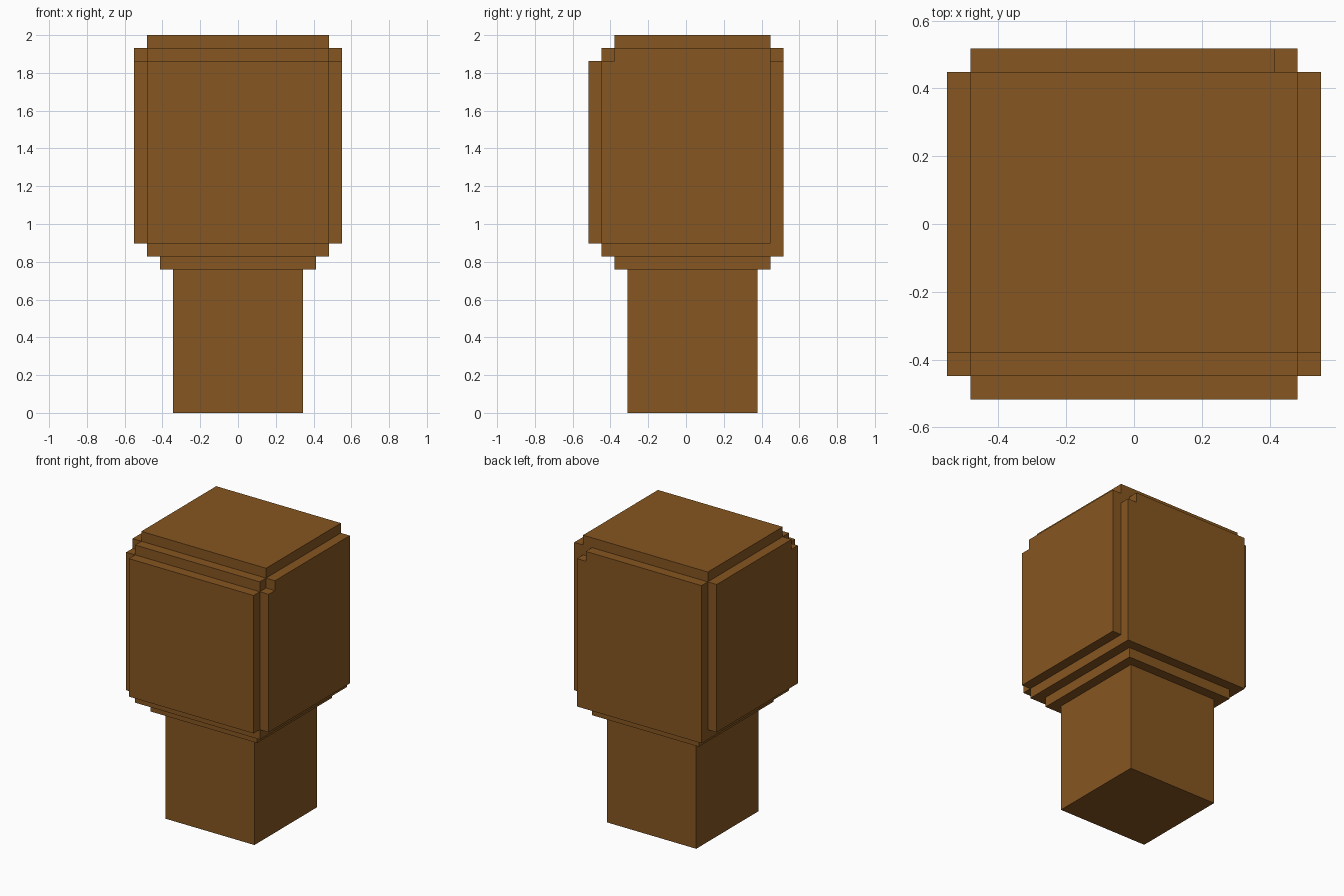
import bpy, bmesh

if "Cube" in bpy.data.objects:
    bpy.data.objects.remove(bpy.data.objects["Cube"])

U = 2 / 29  # one step of the blocky grid

wood = bpy.data.materials.new("warm_brown")
wood.diffuse_color = (0.238, 0.093, 0.0152, 1)
wood.use_nodes = True
wood.node_tree.nodes["Principled BSDF"].inputs["Base Color"].default_value = wood.diffuse_color


def prism(name, axis, outline, lo, hi):
    """Extrude a flat outline (in grid steps) along an axis from lo to hi."""
    def place(p, d):
        a, b = p
        co = {"x": (d, a, b), "y": (a, d, b), "z": (a, b, d)}[axis]
        return [c * U for c in co]

    bm = bmesh.new()
    ends = [[bm.verts.new(place(p, d)) for p in outline] for d in (lo, hi)]
    n = len(outline)
    bm.faces.new(ends[0])
    bm.faces.new(ends[1])
    for i in range(n):
        j = (i + 1) % n
        bm.faces.new((ends[0][i], ends[0][j], ends[1][j], ends[1][i]))
    bmesh.ops.recalc_face_normals(bm, faces=bm.faces)
    mesh = bpy.data.meshes.new(name)
    bm.to_mesh(mesh)
    bm.free()
    mesh.materials.append(wood)
    obj = bpy.data.objects.new(name, mesh)
    bpy.context.collection.objects.link(obj)
    return obj


def rect(a0, a1, b0, b1):
    return [(a0, b0), (a1, b0), (a1, b1), (a0, b1)]


# Stacked layers: post, collar, head core and cap
prism("post", "z", rect(-5, 5, -4.5, 5.5), 0, 11)
prism("collar", "z", rect(-6, 6, -5.5, 6.5), 11, 12)
prism("head_core", "z", rect(-7, 7, -6.5, 6.5), 12, 28)
prism("cap", "z", rect(-7, 7, -5.5, 6.5), 28, 29)

# Front panel, one step lower than the others
prism("front_panel", "y", rect(-7, 7, 13, 27), -7.5, -6.5)

# Back panel, notched at its upper right corner
prism("back_panel", "y",
      [(-7, 12), (7, 12), (7, 27), (6, 27), (6, 28), (-7, 28)], 6.5, 7.5)

# Side panels, notched at their upper front corner
side = [(-6.5, 13), (6.5, 13), (6.5, 28), (-5.5, 28), (-5.5, 27), (-6.5, 27)]
for name, lo in (("right_panel", 7), ("left_panel", -8)):
    prism(name, "x", side, lo, lo + 1)
